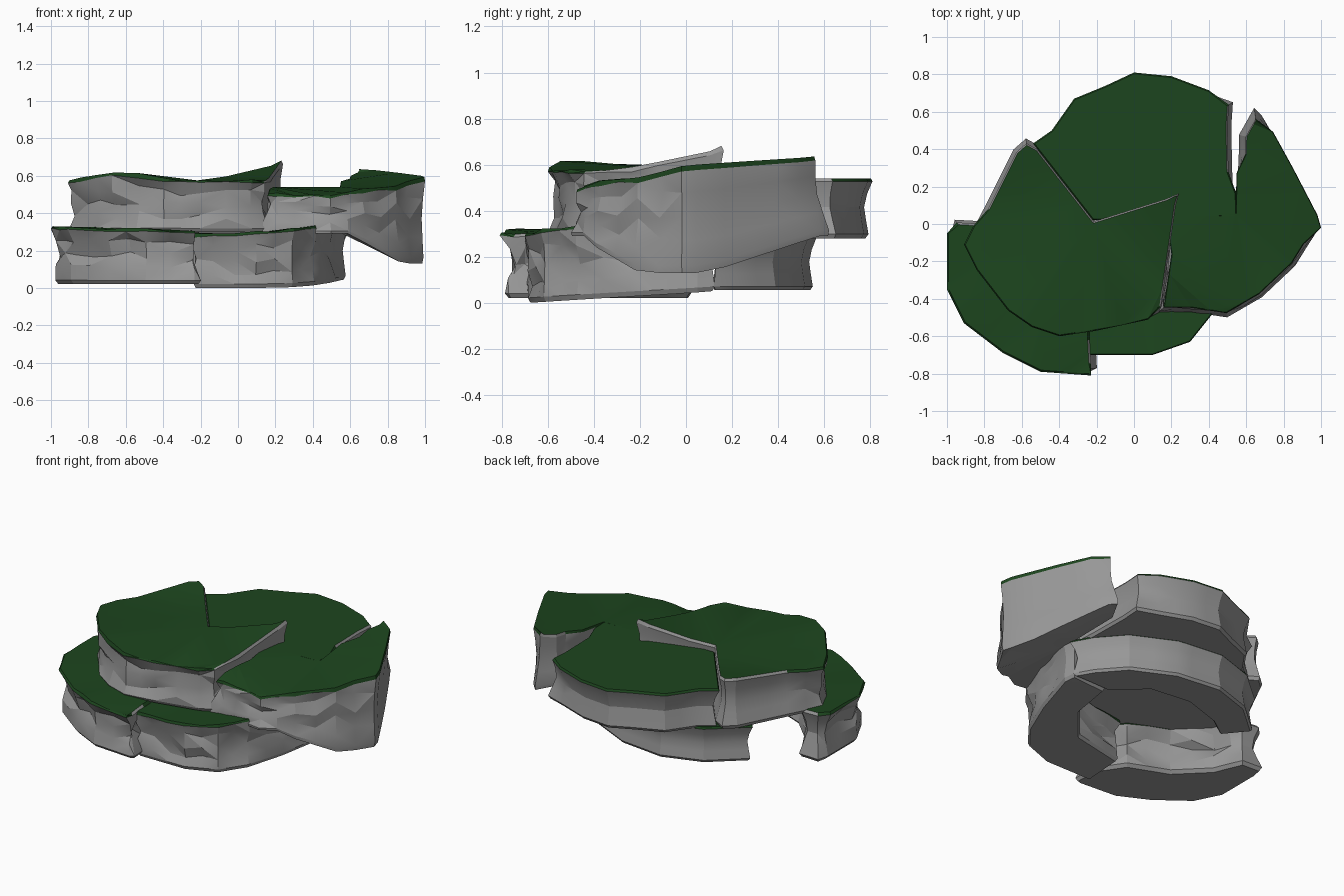
import bpy, bmesh, random
from mathutils import Vector

random.seed(4)
cube = bpy.data.objects.get("Cube")
if cube:
    bpy.data.objects.remove(cube, do_unlink=True)


def material(name, colour):
    mat = bpy.data.materials.new(name)
    mat.use_nodes = True
    mat.diffuse_color = (*colour, 1)
    bsdf = next(n for n in mat.node_tree.nodes if n.type == 'BSDF_PRINCIPLED')
    bsdf.inputs["Base Color"].default_value = (*colour, 1)
    return mat


STONE = material("grey stone", (0.31, 0.31, 0.31))
GRASS = material("dark green grass", (0.012, 0.06, 0.013))

# Wall section from bottom to rim: (inset, height fraction)
WALL = [(.035, 0), (.02, .07), (.032, .3), (.042, .52), (.026, .75), (0, .95)]
RIM = (.008, 1)


def densify(points, step=.12):
    """Split long outline edges and keep the winding counter-clockwise."""
    pts = [Vector(p) for p in points]
    area = sum(a.x * b.y - b.x * a.y for a, b in zip(pts, pts[1:] + pts[:1]))
    if area < 0:
        pts.reverse()
    out = []
    for a, b in zip(pts, pts[1:] + pts[:1]):
        n = max(1, round((b - a).length / step))
        out += [a.lerp(b, i / n) for i in range(n)]
    return out


def inward(pts):
    """Mitred inward direction at each outline point."""
    dirs = []
    for i, p in enumerate(pts):
        d1 = (p - pts[i - 1]).normalized()
        d2 = (pts[(i + 1) % len(pts)] - p).normalized()
        n1, n2 = Vector((-d1.y, d1.x)), Vector((-d2.y, d2.x))
        dirs.append((n1 + n2) / max(.7, 1 + n1.dot(n2)))
    return dirs


def slab(name, outline, top, bottom, lean, pinch=1):
    """lean(x, y) tips the wall inward; strongly tipped rims stay bare stone."""
    pts = densify(outline)
    dirs = inward(pts)
    leans = [lean(p.x, p.y) for p in pts]
    bm = bmesh.new()
    rings = []
    for level, (inset, t) in enumerate(WALL + [RIM]):
        ring = []
        for p, d, tip in zip(pts, dirs, leans):
            rough = 1 if p.y < -.1 and 1 < level < 5 else 0
            q = p + d * (inset * pinch + tip * t + rough * random.uniform(-.018, .02))
            lo, hi = bottom(p.x, p.y), top(p.x, p.y)
            z = lo + (hi - lo) * (t + rough * random.uniform(-.07, .07))
            if level > 4 and p.y < -.2:
                z += random.uniform(-.008, .008)
            ring.append(bm.verts.new((q.x, q.y, z)))
        rings.append(ring)
    n = len(pts)
    for level, (a, b) in enumerate(zip(rings, rings[1:])):
        for i in range(n):
            j = (i + 1) % n
            f = bm.faces.new((a[i], a[j], b[j], b[i]))
            bare = min(leans[i], leans[j]) > .04
            f.material_index = int(level == len(WALL) - 1 and not bare)
    bm.faces.new(rings[0][::-1])
    cap = bm.faces.new(rings[-1])
    cap.material_index = 1
    bmesh.ops.triangulate(bm, faces=bm.faces[:])
    bmesh.ops.recalc_face_normals(bm, faces=bm.faces[:])
    mesh = bpy.data.meshes.new(name)
    bm.to_mesh(mesh)
    bm.free()
    mesh.materials.append(STONE)
    mesh.materials.append(GRASS)
    obj = bpy.data.objects.new(name, mesh)
    bpy.context.collection.objects.link(obj)
    bpy.ops.object.select_all(action='DESELECT')
    obj.select_set(True)
    bpy.context.view_layer.objects.active = obj
    bpy.ops.object.shade_smooth_by_angle(angle=.35)


# Upper layer
slab("upper_left_slab",
     [(.28, .21), (-.2, .06), (-.49, .43), (-.58, .48), (-.66, .41), (-.92, -.11),
      (-.85, -.25), (-.68, -.47), (-.55, -.56), (-.4, -.61), (-.2, -.58),
      (.08, -.52), (.18, -.47)],
     lambda x, y: (.575 + .18 * max(0, x + y + .1)
                   + .045 * max(0, 1 - abs(x + .62) / .3)),
     lambda x, y: .3,
     lambda x, y: .042 if y > 0 or x > .1 else .01, pinch=.8)
slab("upper_back_slab",
     [(0, .81), (.2, .79), (.4, .715), (.55, .665), (.54, .52), (.55, .04),
      (.2, .03), (-.22, .02), (-.54, .43), (-.44, .5), (-.32, .67), (-.15, .74)],
     lambda x, y: .54, lambda x, y: .28,
     lambda x, y: .042 if x > .45 and y > .2 else 0, pinch=.85)
slab("upper_right_slab",
     [(.12, -.48), (.3, -.48), (.5, -.51), (.69, -.4), (.87, -.23), (1, -.02),
      (.98, .05), (.85, .3), (.69, .59), (.64, .64), (.55, .48), (.545, .06),
      (.2, .06)],
     lambda x, y: .54 + .14 * max(0, x + y - .6) + .3 * min(0, y + .35),
     lambda x, y: min(.29, max(.13, .29 - .55 * (x - .6), .13 + .33 * (y - .1))),
     lambda x, y: .05 if x < .7 and y > .35 else .034 if y < -.1 else 0, pinch=.4)

# Lower layer: three blocks in an open ring
slab("lower_left_block",
     [(-.98, .05), (-1, -.05), (-1, -.35), (-.91, -.53), (-.7, -.69), (-.5, -.79),
      (-.23, -.81), (-.17, -.79), (-.18, -.6), (-.3, -.42), (-.55, -.32),
      (-.72, -.15), (-.8, .04)],
     lambda x, y: .295 - .035 * x, lambda x, y: .02,
     lambda x, y: .06 if x > -.2 else .042 if y > 0 else 0, pinch=1.15)
slab("lower_front_block",
     [(-.25, -.7), (.1, -.7), (.3, -.63), (.42, -.48), (.51, -.25), (.59, .05),
      (.57, .14), (.3, .12), (.27, -.15), (.1, -.35), (-.25, -.42)],
     lambda x, y: .29 + .09 * max(0, x), lambda x, y: .06 * (y + .7),
     lambda x, y: 0, pinch=.7)
slab("lower_back_block",
     [(.58, .11), (.51, .24), (.37, .4), (.1, .53), (-.2, .565), (-.46, .48),
      (-.68, .29), (-.54, .12), (-.4, .22), (-.15, .3), (.1, .27), (.3, .1)],
     lambda x, y: .29, lambda x, y: .055, lambda x, y: 0, pinch=.7)
